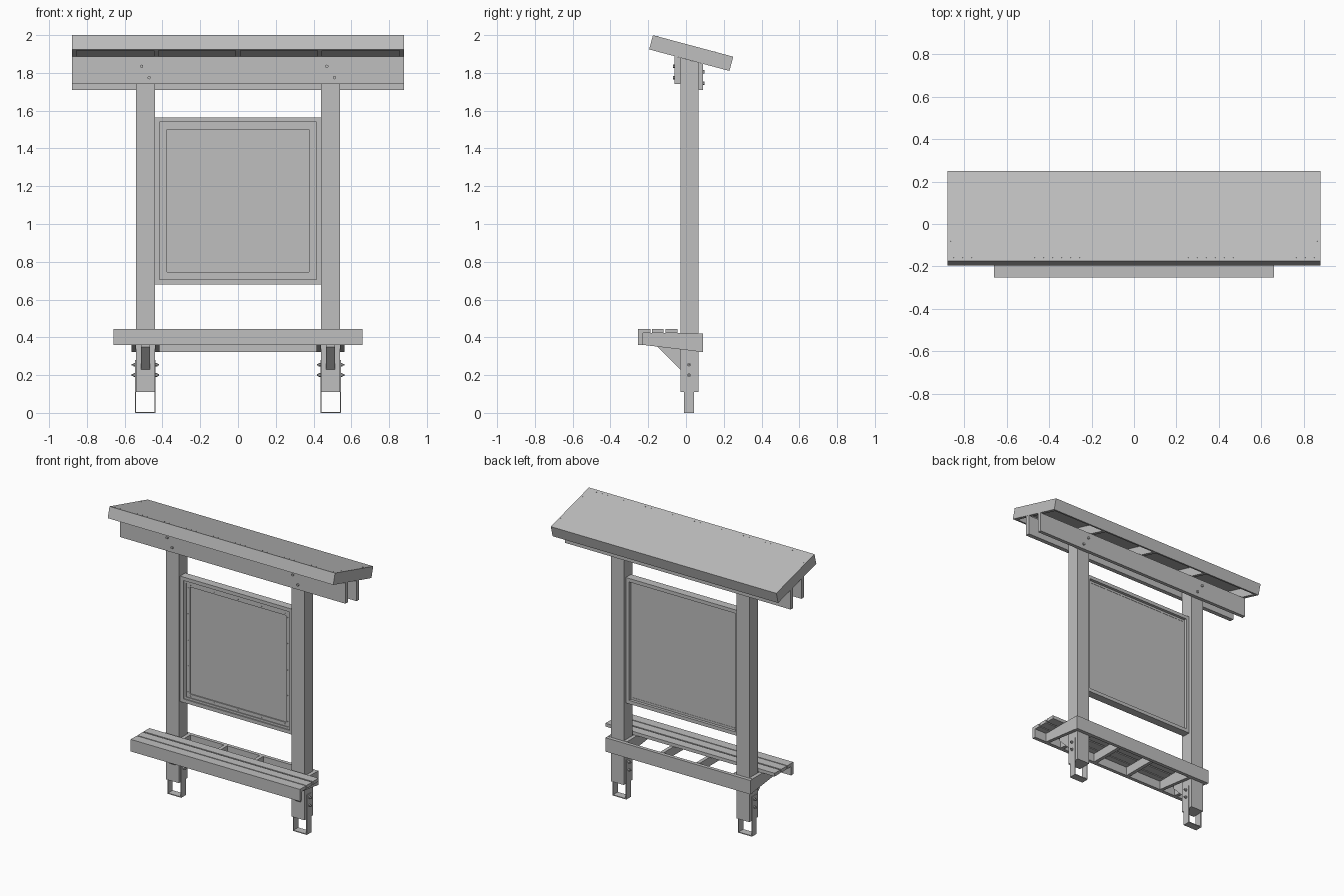
import bpy, bmesh, math
from mathutils import Matrix, Vector

if "Cube" in bpy.data.objects:
    bpy.data.objects.remove(bpy.data.objects["Cube"])

grey = bpy.data.materials.new("plain_grey")
grey.use_nodes = True
grey.diffuse_color = (0.52, 0.52, 0.52, 1)
grey.node_tree.nodes["Principled BSDF"].inputs["Base Color"].default_value = (0.52, 0.52, 0.52, 1)


def finish(name, bm):
    bmesh.ops.recalc_face_normals(bm, faces=bm.faces)
    mesh = bpy.data.meshes.new(name)
    bm.to_mesh(mesh)
    bm.free()
    mesh.materials.append(grey)
    obj = bpy.data.objects.new(name, mesh)
    bpy.context.collection.objects.link(obj)
    return obj


def prism(name, profile, x0, x1):
    """Extrude a (y, z) profile from x0 to x1."""
    bm = bmesh.new()
    face = bm.faces.new([bm.verts.new((x0, y, z)) for y, z in profile])
    ext = bmesh.ops.extrude_face_region(bm, geom=[face])
    moved = [v for v in ext["geom"] if isinstance(v, bmesh.types.BMVert)]
    bmesh.ops.translate(bm, verts=moved, vec=(x1 - x0, 0, 0))
    return finish(name, bm)


def box(name, x0, x1, y0, y1, z0, z1):
    return prism(name, [(y0, z0), (y1, z0), (y1, z1), (y0, z1)], x0, x1)


def pegs(name, centres, axis, radius, length, sides=6):
    """Small fasteners pointing along an axis, joined in one object."""
    bm = bmesh.new()
    turn = Vector(axis).to_track_quat("Z", "Y").to_matrix().to_4x4()
    for c in centres:
        bmesh.ops.create_cone(bm, cap_ends=True, segments=sides, radius1=radius, radius2=radius,
                              depth=length, matrix=Matrix.Translation(c) @ turn)
    return finish(name, bm)


def frame(name, hx, z0, z1, w, y0, y1):
    """Rectangular frame of four strips of width w."""
    box(name + "_top", -hx, hx, y0, y1, z1 - w, z1)
    box(name + "_bottom", -hx, hx, y0, y1, z0, z0 + w)
    for s, side in ((1, "left"), (-1, "right")):
        a, b = sorted((s * hx, s * (hx - w)))
        box(f"{name}_{side}", a, b, y0, y1, z0 + w, z1 - w)


# Roof pitch and the line of its underside
pitch = math.radians(-15)
roof_place = Matrix.Translation((0, 0.0275, 1.905)) @ Matrix.Rotation(pitch, 4, "X")


def under(y):
    return 1.867 + math.tan(pitch) * (y - 0.0174)


def sloped(name, x0, x1, y0, y1, z0):
    """Upright board whose top follows the roof underside."""
    return prism(name, [(y0, z0), (y1, z0), (y1, under(y1)), (y0, under(y0))], x0, x1)


# Hollow roof: sheet, fascia boards, rafters and fixings
HX, HY, HZ = 0.88, 0.22, 0.039
roof = [
    box("roof_sheet", -HX, HX, -HY, HY, HZ - 0.012, HZ),
    box("front_fascia", -HX, HX, -HY, -HY + 0.02, -HZ, HZ - 0.012),
    box("rear_fascia", -HX, HX, HY - 0.02, HY, -HZ, HZ - 0.012),
]
for x in (-0.868, -0.434, 0, 0.434, 0.868):
    roof.append(box("rafter", x - 0.012, x + 0.012, -HY + 0.02, HY - 0.02, -HZ, HZ - 0.012))
row = [(-0.85 + i * 1.7 / 40, -HY + 0.02, HZ) for i in range(41)]
ends = [(s * 0.865, y, HZ) for s in (-1, 1) for y in (-0.12, 0.12)]
roof.append(pegs("roof_screws", row + ends, (0, 0, 1), 0.004, 0.002))
for part in roof:
    part.matrix_world = roof_place

# Long beams under the roof, either side of the posts
sloped("front_beam", -HX, HX, -0.06, -0.03, 1.74)
sloped("rear_beam", -HX, HX, 0.065, 0.09, 1.71)

# Posts with foot straps, bench arms and bolts
for s, side in ((1, "left"), (-1, "right")):
    c = s * 0.49
    sloped(side + "_post", c - 0.05, c + 0.05, -0.03, 0.065, 0.11)

    box(side + "_foot_plate", c - 0.054, c + 0.054, -0.01, 0.042, 0, 0.006)
    for d in (-1, 1):
        a, b = sorted((c + d * 0.049, c + d * 0.054))
        box(side + "_foot_strap", a, b, -0.01, 0.042, 0.006, 0.28)
        a, b = sorted((c + d * 0.05, c + d * 0.075))
        prism(side + "_bench_arm",
              [(-0.228, 0.36), (0.065, 0.325), (0.065, 0.422), (-0.228, 0.422)], a, b)
    prism(side + "_bench_brace",
          [(-0.03, 0.23), (-0.03, 0.42), (-0.15, 0.42), (-0.15, 0.35)], c - 0.024, c + 0.024)

    bolt_z = [(c, 0.016, z) for z in (0.2, 0.255)]
    pegs(side + "_foot_bolts", bolt_z, (1, 0, 0), 0.005, 0.145, 8)
    pegs(side + "_foot_bolt_heads", [(c + d * 0.058, y, z) for _, y, z in bolt_z for d in (-1, 1)],
         (1, 0, 0), 0.01, 0.01)
    pegs(side + "_front_beam_bolts", [(c - 0.02, -0.063, 1.835), (c + 0.02, -0.063, 1.775)],
         (0, 1, 0), 0.009, 0.012)
    pegs(side + "_rear_beam_bolts", [(c - 0.02, 0.093, 1.805), (c + 0.02, 0.093, 1.745)],
         (0, 1, 0), 0.009, 0.012)

# Bench: front board, slats, rear board and joists
box("bench_front_board", -0.66, 0.66, -0.253, -0.228, 0.36, 0.445)
for y0, y1 in ((-0.228, -0.187), (-0.18, -0.118), (-0.108, -0.045)):
    box("bench_slat", -0.66, 0.66, y0, y1, 0.422, 0.445)
box("bench_rear_board", -0.565, 0.565, 0.065, 0.09, 0.322, 0.42)
for x in (-0.14, 0.14):
    box("bench_joist", x - 0.0125, x + 0.0125, -0.228, 0.065, 0.36, 0.422)

# Notice panel set in stepped frames between the posts
frame("panel_rail", 0.44, 0.68, 1.565, 0.025, -0.016, 0.042)
frame("panel_outer_trim", 0.415, 0.705, 1.54, 0.015, -0.008, 0.022)
frame("panel_inner_trim", 0.40, 0.72, 1.525, 0.025, -0.002, 0.015)
box("notice_panel", -0.415, 0.415, 0.006, 0.02, 0.705, 1.54)
spots = [(x, -0.003, z) for x in (-0.37, -0.185, 0, 0.185, 0.37) for z in (0.732, 1.513)]
spots += [(x, -0.003, z) for x in (-0.388, 0.388) for z in (0.755, 0.94, 1.12, 1.305, 1.49)]
pegs("panel_screws", spots, (0, 1, 0), 0.004, 0.004)
